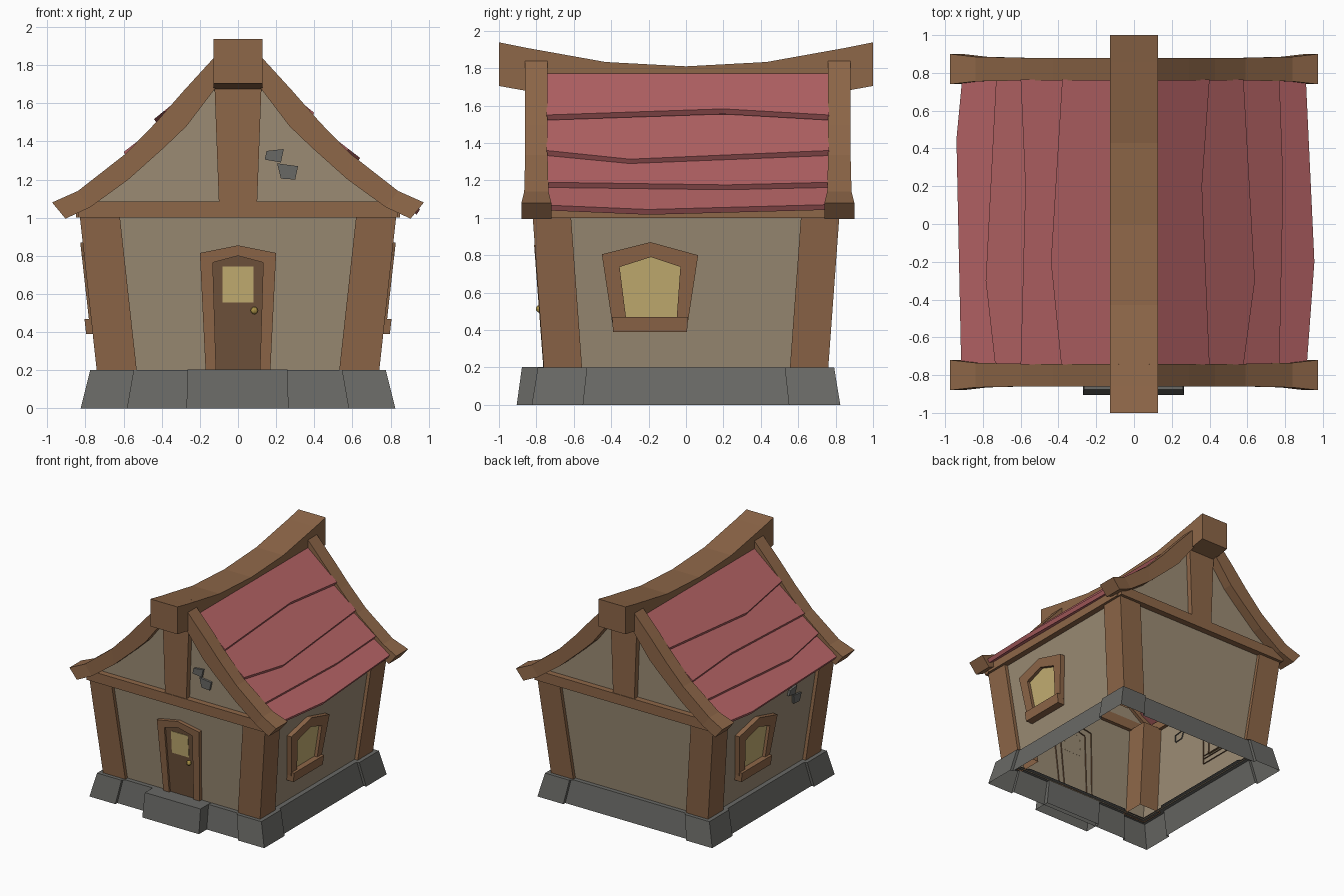
import bpy, bmesh
from mathutils import Vector

if "Cube" in bpy.data.objects:
    bpy.data.objects.remove(bpy.data.objects["Cube"])

COL = {"wood": (.27, .135, .065), "door": (.16, .085, .045), "wall": (.33, .26, .175),
       "stone": (.14, .14, .13), "roof": (.46, .125, .13), "glass": (.56, .43, .17),
       "brass": (.4, .28, .06)}
MAT = {}
for k, c in COL.items():
    MAT[k] = bpy.data.materials.new(k)
    MAT[k].diffuse_color = (*c, 1)


def loft(name, rings, mat, cap0=True, cap1=True):
    """Skin a list of closed rings of equal length."""
    bm = bmesh.new()
    vs = [[bm.verts.new(p) for p in r] for r in rings]
    n = len(rings[0])
    for a, b in zip(vs, vs[1:]):
        for i in range(n):
            j = (i + 1) % n
            bm.faces.new((a[i], a[j], b[j], b[i]))
    if cap0:
        bm.faces.new(vs[0][::-1])
    if cap1:
        bm.faces.new(vs[-1])
    bmesh.ops.recalc_face_normals(bm, faces=bm.faces)
    me = bpy.data.meshes.new(name)
    bm.to_mesh(me)
    bm.free()
    me.materials.append(MAT[mat])
    ob = bpy.data.objects.new(name, me)
    bpy.context.collection.objects.link(ob)
    return ob


def rect(x0, x1, y0, y1, z):
    return [(x0, y0, z), (x1, y0, z), (x1, y1, z), (x0, y1, z)]


def box(name, x0, x1, y0, y1, z0, z1, mat):
    return loft(name, [rect(x0, x1, y0, y1, z0), rect(x0, x1, y0, y1, z1)], mat)


# Points on the leaning walls: u along the wall, z up, d outwards
def front(u, z, d):
    return (u, -(.76 + .075 * (z - .2) + d), z)


def right(u, z, d):
    return (.74 + .1125 * (z - .2) + d, u, z)


def left(u, z, d):
    return (-right(u, z, d)[0], -u, z)


def panel(name, wall, pts, d0, d1, mat):
    loft(name, [[wall(u, z, d) for u, z in pts] for d in (d0, d1)], mat, cap0=False)


def frame(name, wall, outer, inner, d0, d1, mat):
    loft(name, [[wall(u, z, d) for u, z in pts] for pts, d in
                ((outer, d0), (outer, d1), (inner, d1), (inner, d0))], mat, False, False)


# Stone foundation skirt with thicker corner blocks, open underneath
q = [(.80, .55), (.825, .55), (.825, .825), (.58, .825), (.58, .80)]
plan = (q + [(-x, y) for x, y in q[::-1]] + [(-x, -y) for x, y in q]
        + [(x, -y) for x, y in q[::-1]])
loft("foundation", [[(x, y, 0) for x, y in plan],
                    [(x * .94, y * .96, .2) for x, y in plan],
                    [(x * .85, y * .87, .2) for x, y in plan]], "stone", False, False)
loft("door_step", [rect(-.27, .265, -.905, -.76, 0), rect(-.265, .26, -.877, -.74, .203)],
     "stone", cap0=False)

# Plaster wall shell, open underneath
loft("walls", [rect(-.71, .71, -.73, .73, .19), rect(-.805, .805, -.795, .795, 1.05)],
     "wall", False, False)

# Leaning corner posts
for sx in (-1, 1):
    for sy in (-1, 1):
        loft("corner_post", [
            rect(sx * .53, sx * .74, sy * .555, sy * .76, .19),
            rect(sx * .62, sx * .83, sy * .615, sy * .82, 1.01)], "wood", False, True)

# Wall-top beams
for s in (-1, 1):
    box("gable_beam", -.84, .84, min(s * .76, s * .845), max(s * .76, s * .845), 1.0, 1.085, "wood")
    box("eave_beam", min(s * .77, s * .85), max(s * .77, s * .85), -.8, .8, 1.0, 1.075, "wood")

# Gable walls, king posts and curved bargeboards
half = [(.82, 1.04), (.58, 1.25), (.38, 1.43), (.1, 1.75)]
gable = half + [(-x, z) for x, z in half[::-1]]
barge = [((.08, 1.89), (.08, 1.73), .74, .86), ((.29, 1.66), (.27, 1.48), .74, .86),
         ((.43, 1.50), (.385, 1.37), .74, .86), ((.59, 1.335), (.575, 1.20), .74, .86),
         ((.84, 1.14), (.775, 1.055), .735, .865), ((.975, 1.08), (.905, .995), .72, .88)]
for s in (-1, 1):
    loft("gable_wall", [[(x, s * y, z) for x, z in gable] for y in (.765, .795)], "wall")
    ya, yb = sorted((s * .77, s * .84))
    loft("king_post", [rect(-.1, .1, ya, yb, 1.07), rect(-.125, .125, ya, yb, 1.74)], "wood")
    o = .02 if s > 0 else 0
    for sx in (-1, 1):
        loft("bargeboard", [[(sx * u[0], s * y0 + o, u[1]), (sx * u[0], s * y1 + o, u[1]),
                             (sx * l[0], s * y1 + o, l[1]), (sx * l[0], s * y0 + o, l[1])]
                            for u, l, y0, y1 in barge], "wood")

# Sagging ridge beam
prof = [(1, 1.938, 1.705), (.86, 1.91, 1.68), (.43, 1.833, 1.60)]
prof = [(-y, a, b) for y, a, b in prof] + [(0, 1.81, 1.58)] + prof[::-1]
loft("ridge_beam", [[(-.128, y, a), (.128, y, a), (.128, y, b), (-.128, y, b)]
                    for y, a, b in prof], "wood")

# Overlapping roof planks: start x, reference x and z, slope; then kinked lower edges
rows = [(.09, .40, 1.55, -.815), (.33, .58, 1.36, -.77),
        (.53, .77, 1.19, -.69), (.70, .92, 1.065, -.58)]
edges = {1: [(.40, .20, .36, .40), (.58, -.30, .64, .58), (.77, .22, .79, .77), (.915, -.2, .955, .91)],
         -1: [(.385, -.2, .44, .38), (.60, .2, .575, .60), (.735, -.3, .785, .73), (.915, .45, .94, .91)]}
for sx in (1, -1):
    for (xs, xr, zr, m), (e0, ym, em, e1) in zip(rows, edges[sx]):
        rings = []
        for y, xe in ((-.745, e0), (ym, em), (.765, e1)):
            top = [(x, zr + m * (x - xr)) for x in (xs, xe)]
            low = [(x - .018, z - .028) for x, z in top[::-1]]
            rings.append([(sx * x, y, z) for x, z in top + low])
        loft("roof_plank", rings, "roof")

# Side windows, the left one turned half a circle
w_out = [(-.395, .44), (.01, .44), (.065, .80), (-.19, .87), (-.45, .805)]
w_in = [(-.32, .46), (-.05, .46), (-.03, .738), (-.188, .79), (-.355, .737)]
for wall in (right, left):
    frame("window_frame", wall, w_out, w_in, -.04, .012, "wood")
    panel("window_glass", wall, w_in, -.04, -.015, "glass")
    panel("window_sill", wall, [(-.39, .39), (.005, .39), (.012, .47), (-.395, .47)],
          -.04, .035, "wood")

# Door with frame, pane and knob
d_out = [(-.17, .2), (.17, .2), (.2, .815), (0, .855), (-.2, .815)]
d_in = [(-.115, .2), (.115, .2), (.132, .765), (0, .80), (-.132, .765)]
frame("door_frame", front, d_out, d_in, -.04, .003, "wood")
panel("door", front, d_in, -.04, -.014, "door")
panel("door_pane", front, [(-.08, .555), (.08, .555), (.08, .745), (-.08, .745)],
      -.03, -.010, "glass")
bm = bmesh.new()
bmesh.ops.create_uvsphere(bm, u_segments=10, v_segments=6, radius=.02)
me = bpy.data.meshes.new("door_knob")
bm.to_mesh(me)
bm.free()
me.materials.append(MAT["brass"])
knob = bpy.data.objects.new("door_knob", me)
knob.location = (.085, -.783, .513)
bpy.context.collection.objects.link(knob)

# Exposed bricks on the front gable and the left wall
bricks = [[(.14, 1.305), (.225, 1.29), (.24, 1.36), (.15, 1.35)],
          [(.225, 1.205), (.30, 1.20), (.315, 1.27), (.205, 1.285)]]
for b in bricks:
    panel("gable_brick", lambda u, z, d: (u, -.795 - d, z), b, -.01, .018, "stone")
    panel("wall_brick", left, [(u + .10, z - .42) for u, z in b], -.04, -.012, "stone")

for m in bpy.data.materials:
    if m.users and not m.is_grease_pencil:
        m.use_nodes = True
        m.node_tree.nodes["Principled BSDF"].inputs["Base Color"].default_value = m.diffuse_color
